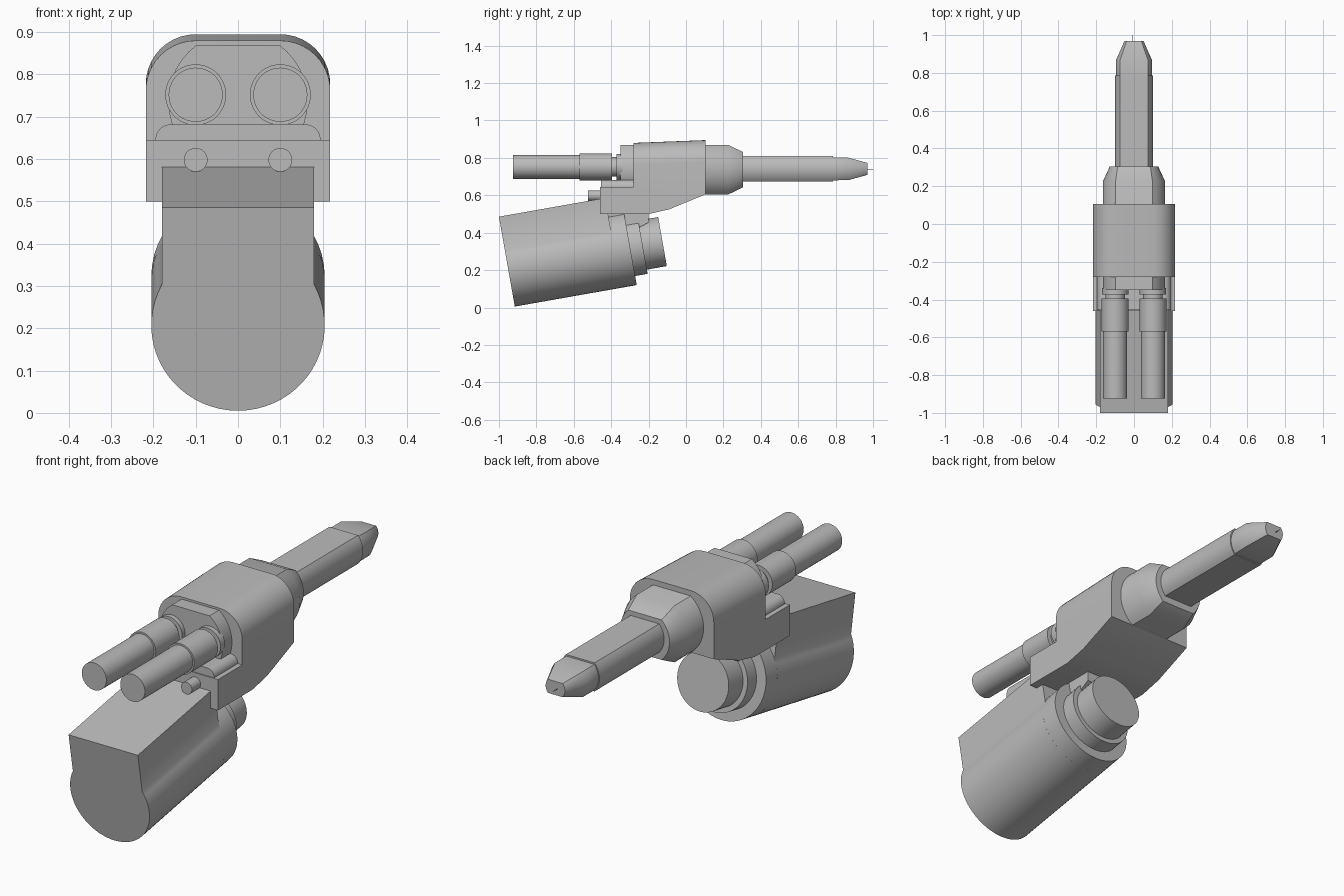
import bpy, bmesh
from math import sin, cos, pi, radians, sqrt, acos, asin

cube = bpy.data.objects.get("Cube")
if cube:
    bpy.data.objects.remove(cube, do_unlink=True)

GREY = (0.5, 0.5, 0.5, 1)
mat = bpy.data.materials.new("plain grey")
mat.use_nodes = True
mat.diffuse_color = GREY
mat.node_tree.nodes["Principled BSDF"].inputs["Base Color"].default_value = GREY


def finish(name, bm, loc=(0, 0, 0), tilt=0):
    bmesh.ops.recalc_face_normals(bm, faces=bm.faces)
    mesh = bpy.data.meshes.new(name)
    bm.to_mesh(mesh)
    bm.free()
    mesh.materials.append(mat)
    obj = bpy.data.objects.new(name, mesh)
    bpy.context.collection.objects.link(obj)
    obj.location = loc
    obj.rotation_euler.x = tilt
    bpy.ops.object.select_all(action='DESELECT')
    obj.select_set(True)
    bpy.context.view_layer.objects.active = obj
    bpy.ops.object.shade_smooth_by_angle(angle=radians(28))
    return obj


def loft(name, sections, loc, tilt=0):
    """Join (y, outline) sections along y and cap both ends."""
    bm = bmesh.new()
    rings = [[bm.verts.new((x, y, z)) for x, z in pts] for y, pts in sections]
    n = len(rings[0])
    for a, b in zip(rings, rings[1:]):
        for i in range(n):
            j = (i + 1) % n
            bm.faces.new((a[i], a[j], b[j], b[i]))
    bm.faces.new(rings[0])
    bm.faces.new(rings[-1])
    return finish(name, bm, loc, tilt)


def circle(r, n=48):
    return [(r * cos(2 * pi * i / n), r * sin(2 * pi * i / n)) for i in range(n)]


def flat_round(r, h, n=12):
    """Circle of radius r cut flat at height +h and -h."""
    a = asin(h / r)
    arc = [-a + 2 * a * i / n for i in range(n + 1)]
    return [(r * cos(t), r * sin(t)) for t in arc] + \
           [(-r * cos(t), -r * sin(t)) for t in arc]


def lathe(name, steps, loc, tilt=0):
    return loft(name, [(y, circle(r)) for y, r in steps], loc, tilt)


def side_prism(name, profile, half, is_rounded, radius):
    """Extrude a (y, z) outline across x and round the chosen edges."""
    bm = bmesh.new()
    sides = [[bm.verts.new((x, y, z)) for y, z in profile] for x in (-half, half)]
    n = len(profile)
    for s in sides:
        bm.faces.new(s)
    for i in range(n):
        j = (i + 1) % n
        bm.faces.new((sides[0][i], sides[0][j], sides[1][j], sides[1][i]))
    edges = [e for e in bm.edges if e.verts[0].co.x == e.verts[1].co.x
             and all(is_rounded(v.co) for v in e.verts)]
    bmesh.ops.bevel(bm, geom=edges, offset=radius, segments=10, profile=0.5,
                    affect='EDGES')
    return finish(name, bm)


# Central housing with rounded top, and the raised deck on its front step
side_prism("housing",
           [(-0.46, 0.5), (-0.2, 0.5), (-0.09, 0.525), (0.105, 0.605),
            (0.105, 0.895), (-0.28, 0.88), (-0.28, 0.645), (-0.46, 0.645)],
           0.218, lambda c: c.z > 0.8, 0.118)
side_prism("front_deck",
           [(-0.455, 0.51), (-0.27, 0.51), (-0.27, 0.682), (-0.455, 0.682)],
           0.195, lambda c: c.z > 0.6, 0.036)

# Collar running through the housing, rear barrel and tapered tip
loft("collar", [(-0.35, flat_round(0.165, 0.133)), (0.225, flat_round(0.165, 0.133)),
                (0.305, flat_round(0.128, 0.094))], (0, 0, 0.737))
loft("rear_barrel", [(0.29, flat_round(0.1, 0.067)), (0.785, flat_round(0.1, 0.067))],
     (0, 0, 0.742))
loft("rear_tip", [(0.78, flat_round(0.095, 0.061)), (0.868, flat_round(0.095, 0.06)),
                  (0.97, flat_round(0.05, 0.032))], (0, 0, 0.741))
lathe("tip_needle", [(0.96, 0.002), (1.0, 0.001)], (-0.01, 0, 0.74))

# Paired front tubes and the small rods under them
for side, x in (("left", 0.1), ("right", -0.1)):
    lathe(side + "_front_tube",
          [(-0.925, 0.064), (-0.57, 0.064), (-0.57, 0.072), (-0.395, 0.072),
           (-0.395, 0.052), (-0.372, 0.052), (-0.372, 0.07), (-0.34, 0.07)],
          (x, 0, 0.752))
    lathe(side + "_small_rod", [(-0.525, 0.028), (-0.4, 0.028)], (x, 0, 0.598))

# Tilted canister: round belly with a boxed upper half
TILT = radians(10)
AXIS = (0, -0.951, 0.207)
R, BOX, TOP = 0.205, 0.18, 0.283
start = acos(BOX / R)
sweep = pi + 2 * start
belly = [(R * cos(start - sweep * i / 40), R * sin(start - sweep * i / 40))
         for i in range(41)]
outline = belly + [(-BOX, TOP), (BOX, TOP)]
loft("canister_body", [(0, outline), (0.577, outline)], AXIS, TILT)
lathe("canister_end", [(0.57, R), (0.662, R), (0.662, 0.156), (0.73, 0.156),
                       (0.73, 0.133), (0.838, 0.133)], AXIS, TILT)

# Bracket joining the canister to the housing
side_prism("bracket", [(-0.42, 0.4), (-0.3, 0.4), (-0.2, 0.455), (-0.2, 0.51), (-0.42, 0.51)],
           0.1, lambda c: False, 0.01)
